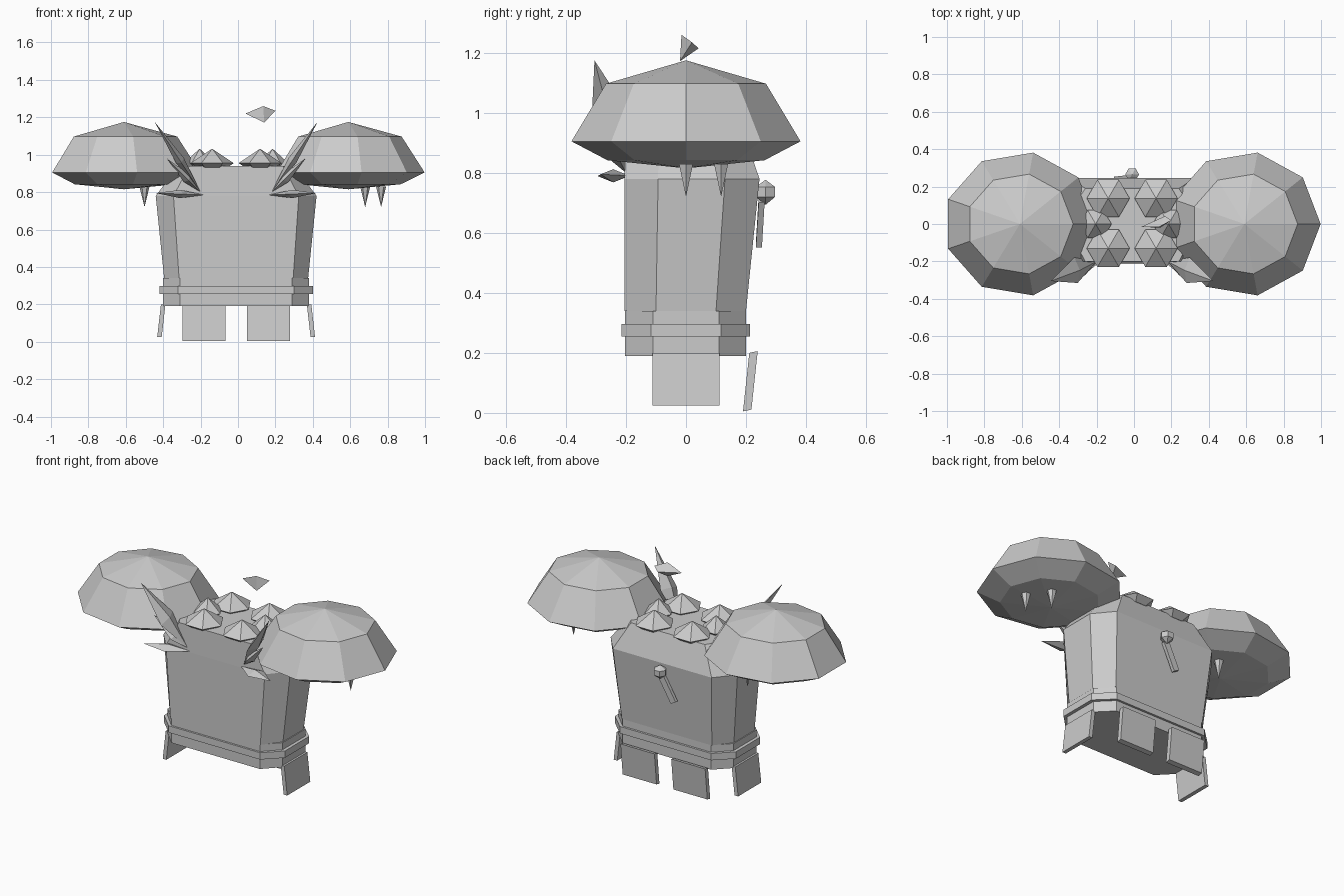
import bpy
import bmesh
import math
from mathutils import Vector

if "Cube" in bpy.data.objects:
    bpy.data.objects.remove(bpy.data.objects["Cube"], do_unlink=True)

grey = bpy.data.materials.new("plain grey")
grey.use_nodes = True
colour = (0.6, 0.6, 0.6, 1)
grey.diffuse_color = colour
grey.node_tree.nodes["Principled BSDF"].inputs["Base Color"].default_value = colour

MID = -0.01  # middle plane of the figure


def finish(name, bm):
    bmesh.ops.recalc_face_normals(bm, faces=bm.faces)
    mesh = bpy.data.meshes.new(name)
    bm.to_mesh(mesh)
    bm.free()
    mesh.materials.append(grey)
    obj = bpy.data.objects.new(name, mesh)
    bpy.context.collection.objects.link(obj)
    return obj


def loft(name, rings):
    """Join rings of equal size; a ring of one point closes to a tip."""
    bm = bmesh.new()
    loops = [[bm.verts.new(p) for p in ring] for ring in rings]
    for low, high in zip(loops, loops[1:]):
        n = max(len(low), len(high))
        for i in range(n):
            j = (i + 1) % n
            if len(low) == 1:
                bm.faces.new((low[0], high[j], high[i]))
            elif len(high) == 1:
                bm.faces.new((low[i], low[j], high[0]))
            else:
                bm.faces.new((low[i], low[j], high[j], high[i]))
    for end in (loops[0], loops[-1]):
        if len(end) > 2:
            bm.faces.new(end)
    return finish(name, bm)


def turned(name, centre, sides, profile, stretch=1.0):
    """Faceted turned shape from (radius, height) pairs."""
    c = Vector(centre)
    rings = []
    for r, z in profile:
        n = sides if r else 1
        rings.append([c + Vector((r * math.cos(math.tau * i / n),
                                  stretch * r * math.sin(math.tau * i / n), z))
                      for i in range(n)])
    return loft(name, rings)


def octagon(z, half, face, front, back, side_front, side_back):
    """Chamfered rectangle outline of the torso."""
    right = [(face, front), (half, side_front), (half, side_back), (face, back)]
    left = [(-x, y) for x, y in reversed(right)]
    return [(MID + x, y, z) for x, y in right + left]


def hull(name, points):
    bm = bmesh.new()
    for p in points:
        bm.verts.new(p)
    bmesh.ops.convex_hull(bm, input=bm.verts)
    return finish(name, bm)


def slab(name, top, bottom, across, thick):
    """Flat hanging plate between two edge centres."""
    top, bottom = Vector(top), Vector(bottom)
    across, thick = Vector(across), Vector(thick)
    return hull(name, [e + s * across + t * thick for e in (top, bottom)
                       for s in (-1, 1) for t in (-1, 1)])


def blade(name, base, tip, wide, half_width, half_thick, at=0.4):
    """Long four-sided crystal spike."""
    base, tip, wide = Vector(base), Vector(tip), Vector(wide)
    axis = (tip - base).normalized()
    wide = (wide - axis * wide.dot(axis)).normalized()
    thin = axis.cross(wide)
    m = base.lerp(tip, at)
    return hull(name, [base, tip, m + wide * half_width, m - wide * half_width,
                       m + thin * half_thick, m - thin * half_thick])


# Torso with sloped shoulders, skirt and belt
loft("torso", [octagon(0.34, 0.385, 0.305, -0.205, 0.2, -0.1, 0.1),
               octagon(0.78, 0.43, 0.335, -0.205, 0.245, -0.093, 0.13),
               octagon(0.94, 0.31, 0.25, -0.2, 0.19, -0.09, 0.1)])
skirt = (0.39, 0.3, -0.203, 0.2, -0.11, 0.11)
loft("skirt", [octagon(z, *skirt) for z in (0.19, 0.34)])
belt = (0.41, 0.31, -0.215, 0.213, -0.117, 0.117)
loft("belt", [octagon(z, *belt) for z in (0.255, 0.297)])

# Large faceted shoulder domes
dome = [(0, 0.815), (0.28, 0.842), (0.408, 0.905), (0.285, 1.097), (0, 1.175)]
for side, x in (("right", -0.61), ("left", 0.59)):
    turned(side + "_shoulder_dome", (x, 0, 0), 9, dome, 0.95)

# Fangs below the domes
for i, (x, y) in enumerate([(-0.5, 0.117), (0.68, 0.117), (0.765, 0)]):
    turned(f"fang_{i}", (x, y, 0), 6, [(0, 0.72), (0.027, 0.83)])

# Hanging plates on both sides and at the back
for side, s in (("right", -1), ("left", 1)):
    slab(side + "_side_plate", (MID + s * 0.39, 0, 0.2), (MID + s * 0.41, 0, 0.025),
         (0, 0.112, 0), (0.012, 0, 0))
    slab(side + "_back_plate", (MID + s * 0.172, 0.225, 0.203),
         (MID + s * 0.172, 0.204, 0.008), (0.115, 0, 0), (0, 0.014, 0.003))

    # Crystal blades growing from the front corners
    root = (MID + s * 0.19, -0.2, 0.8)
    blade(side + "_upper_blade", root, (MID + s * 0.435, -0.305, 1.175),
          (0, 1, 0), 0.07, 0.025, 0.45)
    blade(side + "_middle_blade", root, (MID + s * 0.37, -0.27, 0.98),
          (0, 1, 0), 0.05, 0.025)
    blade(side + "_lower_blade", (MID + s * 0.17, -0.2, 0.785),
          (MID + s * 0.43, -0.285, 0.795), (0, 1, 0), 0.055, 0.022, 0.5)

    # Faceted studs on top of the torso
    for row, y in (("front", -0.13), ("back", 0.137)):
        turned(f"{side}_{row}_stud", (MID + s * 0.128, y, 0), 6,
               [(0.07, 0.925), (0.115, 0.955), (0, 1.032)])
    turned(side + "_middle_stud", (MID + s * 0.195, 0, 0), 6,
           [(0.05, 0.925), (0.085, 0.955), (0, 1.032)])

# Floating shard above the torso
hull("floating_shard", [(0.04, -0.015, 1.22), (0.135, -0.015, 1.26), (0.2, 0.02, 1.235),
                        (0.14, -0.02, 1.172), (0.165, 0.042, 1.215)])

# Knob and dangling strip on the back
turned("back_knob", (MID, 0.265, 0.735), 6, [(0, -0.042), (0.037, -0.015), (0.037, 0.018), (0, 0.042)])
slab("back_strip", (MID, 0.252, 0.71), (MID - 0.08, 0.243, 0.56),
     (0.017, 0, -0.009), (0, 0.01, 0))
